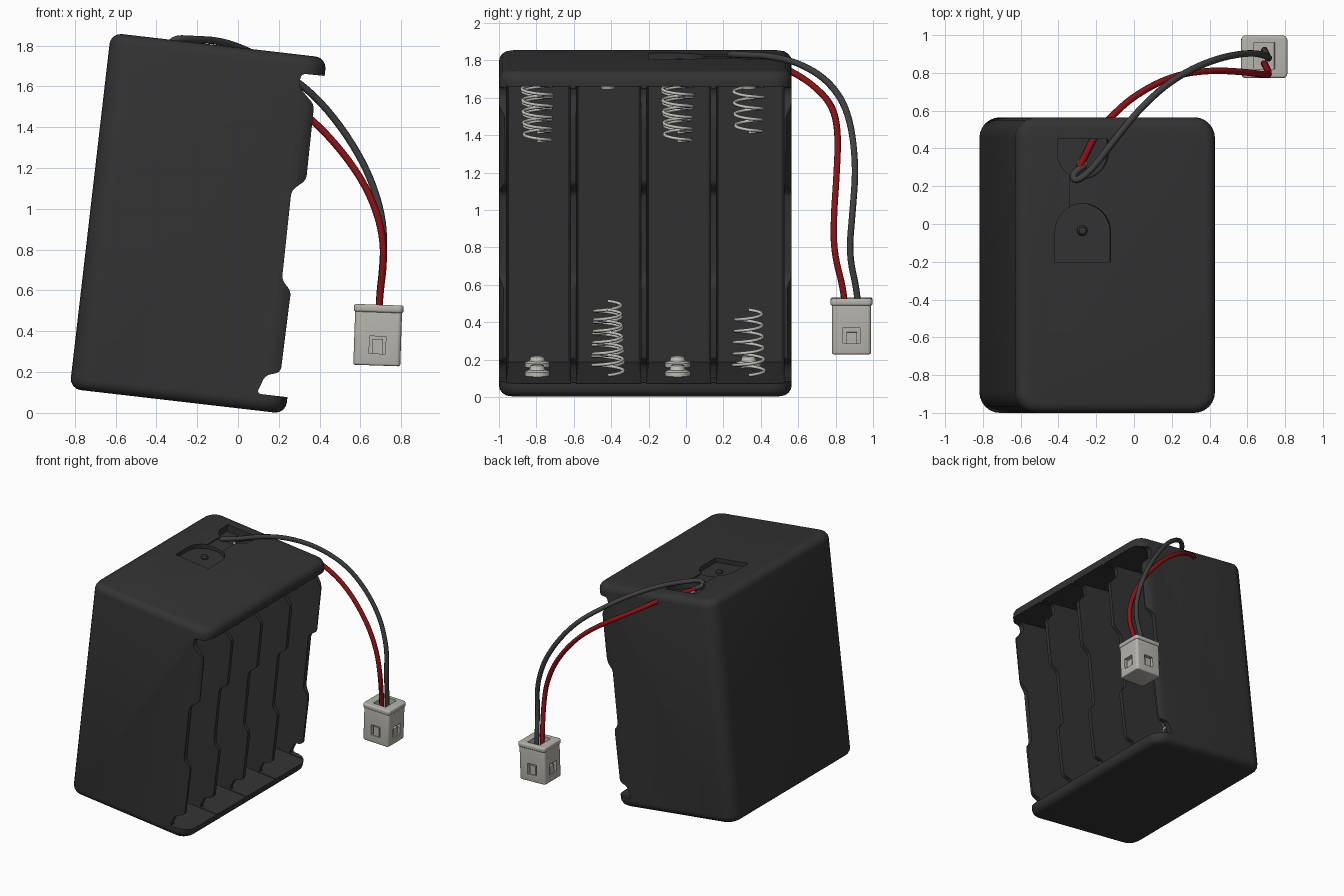
import bpy, bmesh, math
from mathutils import Matrix, Vector

if "Cube" in bpy.data.objects:
    bpy.data.objects.remove(bpy.data.objects["Cube"])

# The case leans 6.6 degrees: local axes are u (depth), y (width), w (height)
LEAN = Matrix.Translation((-0.825, 0, 0.118)) @ Matrix.Rotation(math.radians(6.6), 4, 'Y')
I = Matrix.Identity(4)

def material(name, rgb):
    m = bpy.data.materials.new(name)
    m.diffuse_color = (*rgb, 1)
    m.use_nodes = True
    m.node_tree.nodes["Principled BSDF"].inputs["Base Color"].default_value = m.diffuse_color
    return m

BLACK = material("black_plastic", (0.033, 0.033, 0.034))
WIRE = material("dark_grey_wire", (0.05, 0.051, 0.053))
RED = material("red_wire", (0.27, 0.006, 0.008))
WHITE = material("off_white_plastic", (0.47, 0.455, 0.415))
METAL = material("light_metal", (0.55, 0.54, 0.5))

def finish(bm, name, mat, M=I, angle=35):
    bmesh.ops.recalc_face_normals(bm, faces=bm.faces)
    me = bpy.data.meshes.new(name)
    bm.to_mesh(me)
    bm.free()
    me.transform(M)
    me.materials.append(mat)
    ob = bpy.data.objects.new(name, me)
    bpy.context.collection.objects.link(ob)
    smooth(ob, angle)
    return ob

def smooth(ob, angle=35):
    bpy.ops.object.select_all(action='DESELECT')
    ob.select_set(True)
    bpy.context.view_layer.objects.active = ob
    bpy.ops.object.shade_smooth_by_angle(angle=math.radians(angle))

def add_box(bm, lo, hi):
    c = [(a + b) / 2 for a, b in zip(lo, hi)]
    s = [b - a for a, b in zip(lo, hi)]
    return bmesh.ops.create_cube(bm, size=1, matrix=Matrix.Translation(c) @ Matrix.Diagonal((*s, 1)))['verts']

def add_prism(bm, pts, offset):
    f = bm.faces.new([bm.verts.new(p) for p in pts])
    r = bmesh.ops.extrude_face_region(bm, geom=[f])
    bmesh.ops.translate(bm, vec=offset, verts=[v for v in r['geom'] if isinstance(v, bmesh.types.BMVert)])

def bevel(bm, edges, r, seg):
    bmesh.ops.bevel(bm, geom=edges, offset=r, segments=seg, profile=0.5, affect='EDGES', clamp_overlap=True)

def rounded_box(bm, lo, hi, r_vert, r_rim):
    add_box(bm, lo, hi)
    bevel(bm, [e for e in bm.edges if abs(e.verts[0].co.z - e.verts[1].co.z) > 1e-4], r_vert, 6)
    rim = [e for e in bm.edges if abs(e.verts[0].co.z - e.verts[1].co.z) < 1e-4]
    bevel(bm, rim, r_rim, 4)

def cut(ob, bm, M=I):
    c = finish(bm, "cutter", ob.data.materials[0], M)
    c.hide_render = True
    mod = ob.modifiers.new("cut", 'BOOLEAN')
    mod.operation, mod.solver, mod.object = 'DIFFERENCE', 'EXACT', c
    bpy.context.view_layer.objects.active = ob
    bpy.ops.object.modifier_apply(modifier=mod.name)
    bpy.data.objects.remove(c)

# Case block with rounded corners
bm = bmesh.new()
rounded_box(bm, (0, -1, 0), (1.065, 0.565, 1.756), 0.11, 0.055)
case = finish(bm, "battery_case", BLACK, LEAN)

# Stepped open edge of the side walls and dividers, leaving lips at both ends
bm = bmesh.new()
edge = [(1.4, 1.67), (0.95, 1.665), (0.945, 1.6), (1.03, 1.52), (1.034, 1.15), (0.968, 1.09),
        (0.972, 0.65), (1.022, 0.6), (1.018, 0.2), (0.945, 0.175), (0.912, 0.082), (1.4, 0.082)]
add_prism(bm, [(u, -1.2, w) for u, w in edge], (0, 2, 0))
bevel(bm, [e for e in bm.edges if abs(e.verts[0].co.y - e.verts[1].co.y) > 1 and e.verts[0].co.x < 1.3], 0.022, 3)
cut(case, bm, LEAN)

# Four deep battery slots, tapered toward the back
bm = bmesh.new()
for a, b in ((-0.965, -0.612), (-0.592, -0.236), (-0.216, 0.137), (0.157, 0.53)):
    m, h = (a + b) / 2, (b - a) / 2
    for v in add_box(bm, (0.07, a, 0.078), (1.4, b, 1.675)):
        if v.co.x < 0.5:
            v.co.y = m + (v.co.y - m) * (h - 0.018) / h
cut(case, bm, LEAN)

# Two terminal recesses in the top with a shallow groove between them
UC = 0.355
def recess(y_flat, y_arc, depth, r):
    s = 1 if y_arc > y_flat else -1
    pts = [(UC + r, y_flat), (UC - r, y_flat)]
    pts += [(UC - r * math.cos(math.pi * i / 16), y_arc + s * r * math.sin(math.pi * i / 16)) for i in range(17)]
    b = bmesh.new()
    add_prism(b, [(u, y, 1.756 - depth) for u, y in pts], (0, 0, 0.3))
    return b
cut(case, recess(0.45, 0.375, 0.055, 0.135), LEAN)
cut(case, recess(-0.2, -0.04, 0.035, 0.148), LEAN)
bm = bmesh.new()
add_box(bm, (UC - 0.07, 0.05, 1.748), (UC + 0.07, 0.3, 2))
cut(case, bm, LEAN)
smooth(case)

# Round parts turned from an (r, h) profile
def lathe(name, prof, mat, pos, up=1, seg=20):
    b = bmesh.new()
    vs = [b.verts.new((r, 0, h * up)) for r, h in prof]
    es = [b.edges.new(p) for p in zip(vs, vs[1:])]
    bmesh.ops.spin(b, geom=vs + es, cent=(0, 0, 0), axis=(0, 0, 1), angle=2 * math.pi, steps=seg)
    bmesh.ops.remove_doubles(b, verts=b.verts, dist=1e-5)
    return finish(b, name, mat, LEAN @ Matrix.Translation(pos))

RIVET = [(0, 0.025), (0.018, 0.022), (0.027, 0.01), (0.027, 0)]
lathe("bright_rivet", RIVET, METAL, (UC, 0.32, 1.701))
lathe("dark_rivet", RIVET, BLACK, (UC, -0.035, 1.721))

# Tubes along curves, turned into meshes
def tube(name, pts, r, mat, M=I, res=6, kind='NURBS'):
    cu = bpy.data.curves.new(name, 'CURVE')
    cu.dimensions = '3D'
    cu.bevel_depth, cu.bevel_resolution, cu.resolution_u, cu.use_fill_caps = r, 2, res, True
    sp = cu.splines.new(kind)
    sp.points.add(len(pts) - 1)
    for p, q in zip(sp.points, pts):
        p.co = (*(M @ Vector(q)), 1)
    if kind == 'NURBS':
        sp.order_u, sp.use_endpoint_u = 3, True
    cu.materials.append(mat)
    ob = bpy.data.objects.new(name, cu)
    bpy.context.collection.objects.link(ob)
    bpy.ops.object.select_all(action='DESELECT')
    ob.select_set(True)
    bpy.context.view_layer.objects.active = ob
    bpy.ops.object.convert(target='MESH')
    smooth(bpy.context.object, 50)

# Springs and contact buttons, alternating ends, in two layers
NUB = [(0, 0.06), (0.035, 0.055), (0.042, 0.03), (0.068, 0.022), (0.068, 0)]
def spring(u, y, w, up):
    n, turns = 84, 5.5
    pts = []
    for i in range(n + 1):
        t = i / n
        a, r = 2 * math.pi * turns * t, 0.085 - 0.015 * t
        pts.append((u + r * math.cos(a), y + r * math.sin(a), w + up * (0.01 + 0.335 * t)))
    tube("contact_spring", pts, 0.009, METAL, LEAN, 1, 'POLY')

for u in (0.69, 0.28):
    for i, y in enumerate((-0.795, -0.418, -0.045, 0.335)):
        spring_low = (i % 2 == 1) and not (i == 3 and u < 0.5)
        ends = ((0.078, 1), (1.675, -1))
        s, c = ends if spring_low else ends[::-1]
        spring(u, y, *s)
        lathe("contact_button", NUB, METAL, (u, y, c[0]), c[1])

# Lead wires running from the top recess to the connector
tube("black_lead", [(-0.26, 0.31, 1.78), (-0.33, 0.27, 1.80), (-0.31, 0.22, 1.835), (-0.22, 0.29, 1.83),
     (-0.1, 0.45, 1.825), (0.03, 0.61, 1.785), (0.2, 0.765, 1.69), (0.41, 0.87, 1.53), (0.61, 0.91, 1.25),
     (0.71, 0.89, 0.98), (0.715, 0.87, 0.76), (0.69, 0.92, 0.55), (0.69, 0.92, 0.44)], 0.018, WIRE)
tube("red_lead", [(-0.29, 0.3, 1.785), (-0.25, 0.38, 1.785), (-0.2, 0.48, 1.775), (-0.13, 0.56, 1.745),
     (0, 0.68, 1.67), (0.2, 0.785, 1.56), (0.4, 0.815, 1.41), (0.59, 0.805, 1.18), (0.69, 0.79, 0.97),
     (0.72, 0.79, 0.77), (0.69, 0.85, 0.55), (0.69, 0.85, 0.44)], 0.018, RED)

# Connector housing: body, rim collar, window and wire openings
TILT = Matrix.Translation((0.685, 0.885, 0.38)) @ Matrix.Rotation(math.radians(2), 4, 'Y')
bm = bmesh.new()
rounded_box(bm, (-0.115, -0.105, -0.148), (0.115, 0.105, 0.14), 0.02, 0.01)
plug = finish(bm, "connector_body", WHITE, TILT)
bm = bmesh.new()
rounded_box(bm, (-0.122, -0.113, 0.112), (0.122, 0.113, 0.15), 0.025, 0.012)
collar = finish(bm, "connector_collar", WHITE, TILT)
for ob in (plug, collar):
    bm = bmesh.new()
    add_box(bm, (-0.055, -0.065, 0.06), (0.055, 0.075, 0.3))
    cut(ob, bm, TILT)
bm = bmesh.new()
for s in (-1, 1):
    for lo, hi in (((-0.04, 0.075, -0.09), (0.04, 0.2, -0.005)), ((0.085, -0.045, -0.09), (0.2, 0.045, -0.005))):
        a, b = Vector(lo), Vector(hi)
        if s < 0:
            a, b = Vector((-hi[0], -hi[1], lo[2])), Vector((-lo[0], -lo[1], hi[2]))
        add_box(bm, a, b)
cut(plug, bm, TILT)
smooth(plug)
smooth(collar)

# Small latch tabs inside the windows
bm = bmesh.new()
for s in (-1, 1):
    add_box(bm, (-0.025, s * 0.085 - 0.012, -0.09), (0.025, s * 0.085 + 0.012, -0.018))
    add_box(bm, (s * 0.093 - 0.012, -0.028, -0.09), (s * 0.093 + 0.012, 0.028, -0.03))
finish(bm, "connector_latches", WHITE, TILT)
